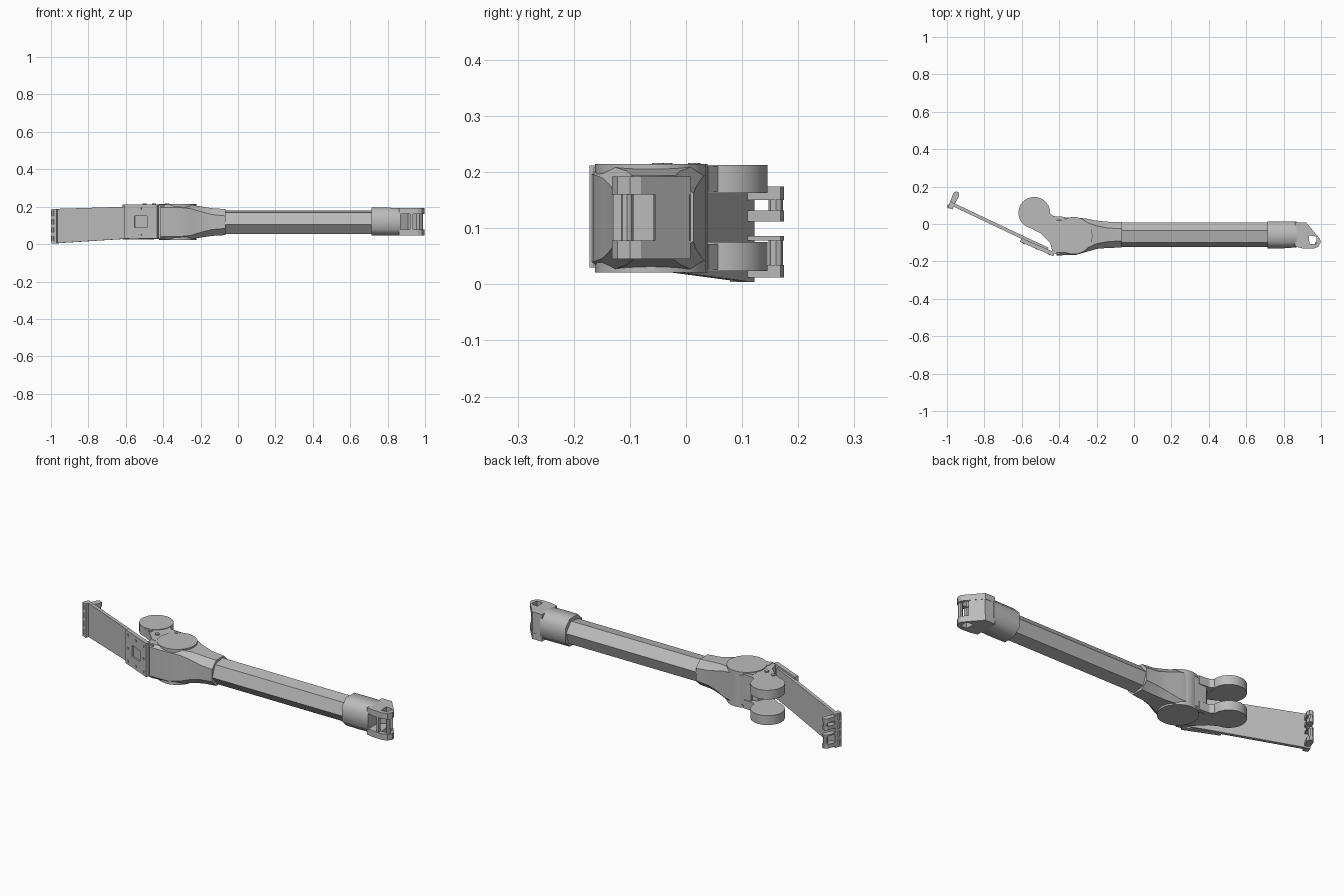
import bpy, bmesh, math
from mathutils import Vector

cube = bpy.data.objects.get("Cube")
if cube:
    bpy.data.objects.remove(cube)

grey = bpy.data.materials.new("plain grey")
grey.use_nodes = True
COL = (0.5, 0.5, 0.5, 1)
grey.diffuse_color = COL
grey.node_tree.nodes["Principled BSDF"].inputs["Base Color"].default_value = COL


def loft(name, rings):
    """Skin matching rings of points and close both ends."""
    bm = bmesh.new()
    loops = [[bm.verts.new(p) for p in ring] for ring in rings]
    n = len(loops[0])
    for a, b in zip(loops, loops[1:]):
        for i in range(n):
            j = (i + 1) % n
            bm.faces.new((a[i], a[j], b[j], b[i]))
    bm.faces.new(loops[0][::-1])
    bm.faces.new(loops[-1])
    bmesh.ops.recalc_face_normals(bm, faces=bm.faces)
    mesh = bpy.data.meshes.new(name)
    bm.to_mesh(mesh)
    bm.free()
    mesh.materials.append(grey)
    ob = bpy.data.objects.new(name, mesh)
    bpy.context.collection.objects.link(ob)
    return ob


def prism(name, outline, z0, z1):
    return loft(name, [[(x, y, z) for x, y in outline] for z in (z0, z1)])


def circle(cx, cy, r, n=24):
    return [(cx + r * math.cos(math.tau * i / n), cy + r * math.sin(math.tau * i / n))
            for i in range(n)]


def section(x, y0, y1, z0, z1, c):
    """Chamfered rectangle across the arm."""
    return [(x, y0 + c, z0), (x, y1 - c, z0), (x, y1, z0 + c), (x, y1, z1 - c),
            (x, y1 - c, z1), (x, y0 + c, z1), (x, y0, z1 - c), (x, y0, z0 + c)]


def smooth(ob, angle=35):
    bpy.ops.object.select_all(action="DESELECT")
    bpy.context.view_layer.objects.active = ob
    ob.select_set(True)
    bpy.ops.object.shade_smooth_by_angle(angle=math.radians(angle))


def cut(ob, cutter):
    mod = ob.modifiers.new("cut", "BOOLEAN")
    mod.operation, mod.solver, mod.object = "DIFFERENCE", "EXACT", cutter
    cutter.hide_render = True
    cutter.hide_viewport = True
    cutter.display_type = "WIRE"


# Six-sided tube
def hexagon(x, r):
    return [(x, -0.057 + r * math.cos(math.radians(a)), 0.117 + r * math.sin(math.radians(a)))
            for a in range(10, 370, 60)]


loft("arm_tube", [hexagon(-0.1, 0.067), hexagon(0.74, 0.067)])

# Wrist sleeve, forked end and hinge pin
smooth(loft("wrist_sleeve", [section(0.715, -0.13, 0.013, 0.045, 0.195, 0.036),
                             section(0.80, -0.13, 0.013, 0.045, 0.195, 0.034),
                             section(0.87, -0.125, 0.013, 0.047, 0.192, 0.03)]), 50)
fork = [(0.86, -0.12), (0.90, -0.13), (0.96, -0.132), (0.985, -0.122), (0.998, -0.10),
        (0.995, -0.08), (0.92, 0.008), (0.86, 0.008)]
slot = prism("slot_cutter", [(0.938, -0.108), (0.973, -0.108), (0.977, -0.068), (0.935, -0.06)], 0, 0.25)
for side, z0, z1 in (("lower", 0.045, 0.078), ("upper", 0.160, 0.192)):
    cut(prism(side + "_fork_prong", fork, z0, z1), slot)
prism("fork_back_wall", [(0.86, 0.008), (0.92, 0.006), (0.972, -0.055), (0.955, -0.058),
                         (0.91, -0.02), (0.86, -0.05)], 0.06, 0.175)
prism("fork_pin", [(0.92, -0.125), (0.935, -0.13), (0.935, -0.11), (0.92, -0.105)], 0.06, 0.175)
prism("fork_front_bar", circle(0.978, -0.105, 0.011, 8), 0.06, 0.175)

# Elbow housing flaring from the tube to the drum
smooth(loft("elbow_housing", [section(-0.068, -0.126, 0.012, 0.048, 0.187, 0.036),
                              section(-0.14, -0.128, 0.012, 0.044, 0.192, 0.034),
                              section(-0.20, -0.133, 0.018, 0.035, 0.202, 0.028),
                              section(-0.25, -0.148, 0.028, 0.027, 0.209, 0.02),
                              section(-0.31, -0.165, 0.035, 0.025, 0.211, 0.015),
                              section(-0.415, -0.168, 0.035, 0.025, 0.211, 0.015)]), 40)
smooth(prism("elbow_drum", circle(-0.322, -0.062, 0.1), 0.021, 0.214))

# Paired shoulder discs with their necks
disc = circle(-0.533, 0.06, 0.085)
neck = [(-0.37, 0.038), (-0.43, 0.042), (-0.465, 0.07), (-0.55, 0.02), (-0.575, -0.01),
        (-0.50, -0.05), (-0.44, -0.11), (-0.37, -0.12)]
for side, z0, z1 in (("lower", 0.024, 0.075), ("upper", 0.163, 0.213)):
    smooth(prism(side + "_disc", disc, z0, z1))
    prism(side + "_neck", neck, z0 + 0.002, z1 - 0.003)
prism("neck_core", [(-0.40, 0.03), (-0.44, 0.01), (-0.47, -0.06), (-0.43, -0.12), (-0.38, -0.12)],
      0.07, 0.17)
for i, (x, y) in enumerate(((-0.38, 0.015), (-0.45, -0.05), (-0.50, -0.035))):
    prism(f"top_bolt_{i}", circle(x, y, 0.011, 8), 0.2, 0.2165)

# Square face plate with a shallow window and rivets
near, far = Vector((-0.432, -0.172)), Vector((-0.61, -0.095))
along = (far - near).normalized()
inward = Vector((-along.y, along.x))
if inward.y < 0:
    inward = -inward
length = (far - near).length


def plate(name, u0, u1, d0, d1, z0, z1):
    """Box laid along the face plate: u along it, d into it."""
    corners = [near + along * u * length + inward * d
               for u, d in ((u0, d0), (u1, d0), (u1, d1), (u0, d1))]
    return prism(name, [tuple(c) for c in corners], z0, z1)


face = plate("face_plate", 0, 1, 0, 0.022, 0.03, 0.212)
cut(face, plate("window_cutter", 0.3, 0.68, -0.01, 0.008, 0.09, 0.15))
prism("face_plate_mount", [(-0.435, -0.155), (-0.395, -0.165), (-0.39, -0.10), (-0.45, -0.09)],
      0.03, 0.208)
for i, u in enumerate((0.12, 0.5, 0.88)):
    for j, z in enumerate((0.05, 0.12, 0.19)):
        if (i, j) != (1, 1):
            plate(f"rivet_{i}_{j}", u - 0.025, u + 0.025, -0.003, 0.004, z - 0.005, z + 0.005)

# Long flat blade, slightly tapered
def blade_end(x, y, z0, z1, t=0.009):
    return [(x - t * 0.43, y - t * 0.9, z0), (x + t * 0.43, y + t * 0.9, z0),
            (x + t * 0.43, y + t * 0.9, z1), (x - t * 0.43, y - t * 0.9, z1)]


loft("blade", [blade_end(-0.46, -0.135, 0.035, 0.203), blade_end(-0.60, -0.07, 0.028, 0.2),
               blade_end(-0.98, 0.11, 0.004, 0.188)])

# Hinge bracket at the blade tip
tip = [(-0.996, 0.088), (-0.97, 0.078), (-0.958, 0.108), (-0.982, 0.122)]
prism("tip_bar", tip, 0.004, 0.188)
lug = [(-0.99, 0.10), (-0.965, 0.095), (-0.935, 0.15), (-0.936, 0.168), (-0.952, 0.175),
       (-0.966, 0.165)]
for i, (z0, z1) in enumerate(((0.012, 0.034), (0.078, 0.086), (0.112, 0.132), (0.150, 0.174))):
    prism(f"tip_lug_{i}", lug, z0, z1)
for i, (z0, z1) in enumerate(((0.02, 0.08), (0.115, 0.168))):
    prism(f"tip_pin_{i}", circle(-0.951, 0.160, 0.013, 8), z0, z1)
for i in range(4):
    z = 0.03 + i * 0.045
    prism(f"tip_knuckle_{i}", circle(-0.987, 0.094, 0.012, 8), z - 0.014, z + 0.014)
